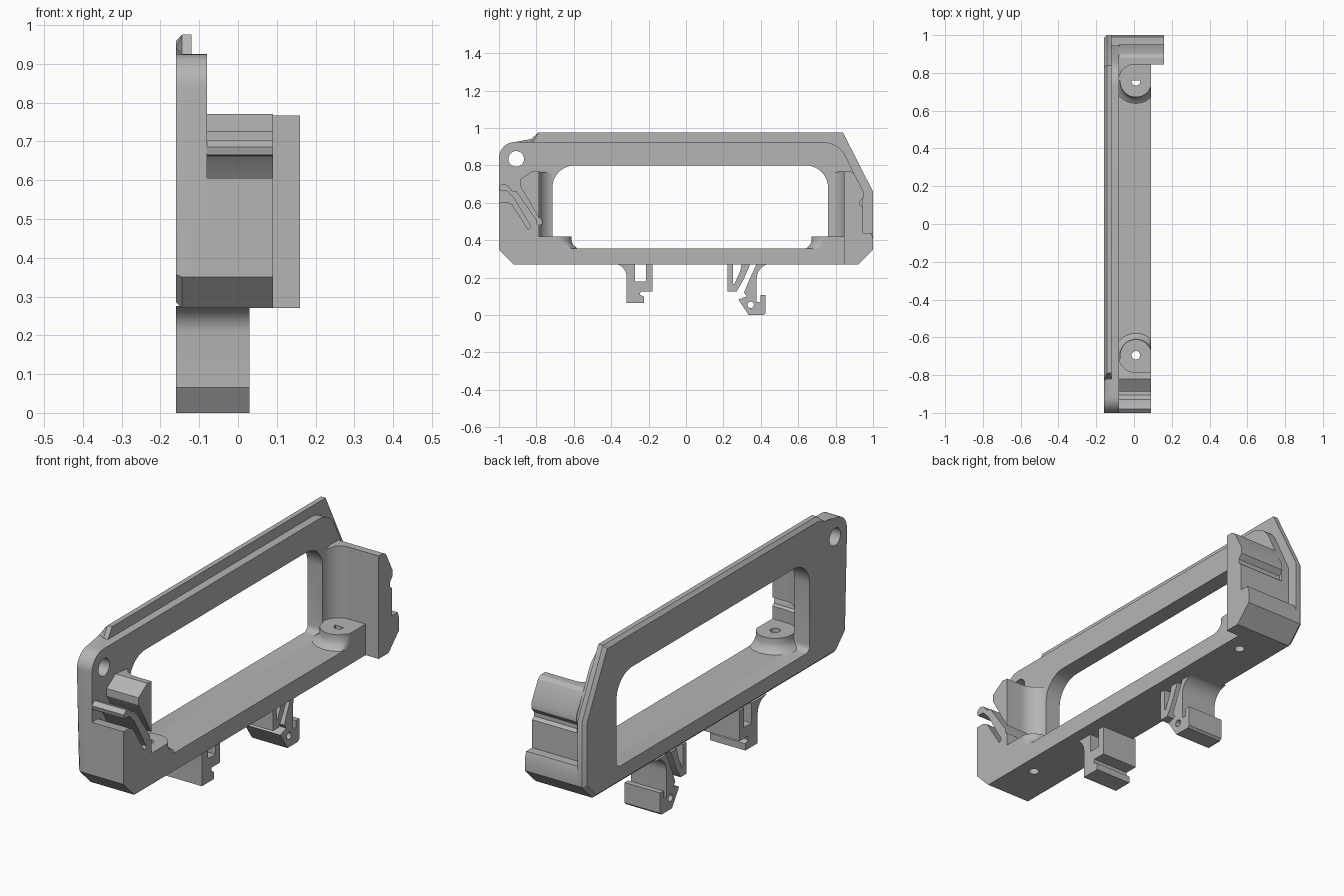
import bpy, bmesh
from math import cos, sin, radians

cube = bpy.data.objects.get("Cube")
if cube:
    bpy.data.objects.remove(cube)

GREY = (0.46, 0.46, 0.46, 1)
mat = bpy.data.materials.new("plain grey")
mat.use_nodes = True
mat.diffuse_color = GREY
mat.node_tree.nodes["Principled BSDF"].inputs["Base Color"].default_value = GREY

BACK, STEP, FACE, FRONT, WIDE = -0.16, -0.12, -0.08, 0.09, 0.16
BASE, FLOOR, SEAT = 0.27, 0.355, 0.42


def arc(u, v, r, start, end, n=10):
    angles = [radians(start + (end - start) * i / n) for i in range(n + 1)]
    return [(u + r * cos(a), v + r * sin(a)) for a in angles]


def loft(name, rings, chamfer=0.0):
    """Join rings of equal length into a closed solid."""
    bm = bmesh.new()
    loops = [[bm.verts.new(p) for p in ring] for ring in rings]
    n = len(loops[0])
    first = bm.faces.new(loops[0])
    bm.faces.new(loops[-1])
    for a, b in zip(loops, loops[1:]):
        for i in range(n):
            j = (i + 1) % n
            bm.faces.new((a[i], a[j], b[j], b[i]))
    if chamfer:
        bmesh.ops.bevel(bm, geom=list(first.edges), offset=chamfer, segments=1,
                        affect='EDGES')
    bmesh.ops.recalc_face_normals(bm, faces=bm.faces)
    mesh = bpy.data.meshes.new(name)
    bm.to_mesh(mesh)
    bm.free()
    mesh.materials.append(mat)
    obj = bpy.data.objects.new(name, mesh)
    bpy.context.collection.objects.link(obj)
    return obj


def side_prism(name, outline, x0, x1, chamfer=0.0):
    return loft(name, [[(x, y, z) for y, z in outline] for x in (x0, x1)], chamfer)


def plan_prism(name, outline, z0, z1):
    return loft(name, [[(x, y, z) for x, y in outline] for z in (z0, z1)])


def cut(obj, cutter):
    cutter.hide_render = True
    mod = obj.modifiers.new("cut", 'BOOLEAN')
    mod.operation, mod.solver, mod.object = 'DIFFERENCE', 'EXACT', cutter
    bpy.context.view_layer.objects.active = obj
    bpy.ops.object.modifier_apply(modifier=mod.name)
    bpy.data.objects.remove(cutter)


def drill_side(obj, y, z, r):
    cut(obj, side_prism("drill", arc(y, z, r, 0, 345, 23), -0.3, 0.3))


def drill_down(obj, y):
    cut(obj, plan_prism("drill", arc(0.01, y, 0.023, 0, 345, 23), 0.2, 0.5))


# Frame in two layers, with a raised ridge on the back one
corner = arc(-0.915, 0.84, 0.085, 90, 180)
bottom = [(-1, 0.35), (-0.92, BASE), (0.92, BASE), (1, 0.35)]
window = (arc(-0.595, 0.68, 0.12, 180, 90) + arc(0.64, 0.68, 0.12, 90, 0)
          + arc(0.73, 0.385, 0.03, 0, -90, 5) + arc(-0.685, 0.385, 0.03, 270, 180, 5))

back = bottom + [(1, 0.66), (0.84, 0.975), (-0.79, 0.975), (-0.82, 0.925)] + corner
step = (bottom + [(1, 0.41), (0.99, 0.44), (0.945, 0.44), (0.945, 0.66)]
        + arc(0.73, 0.785, 0.14, 25, 90) + corner)
for frame in (side_prism("ridge_frame", back, BACK, STEP, 0.016),
              side_prism("front_frame", step, STEP, FACE)):
    cut(frame, side_prism("window", window, -0.3, 0.3))
    drill_side(frame, -0.908, 0.835, 0.042)

# Base bar with the end block, spring arm and clip pillar
bar_and_clip = [
    (-1, 0.35), (-0.92, BASE), (0.85, BASE), (0.85, FLOOR), (-0.715, FLOOR),
    (-0.715, 0.75), (-0.735, 0.762), (-0.82, 0.77), (-0.887, 0.725),
    (-0.887, 0.69), (-0.79, 0.525), (-0.772, 0.51), (-0.77, 0.49),
    (-0.785, 0.48), (-0.798, 0.49), (-0.80, 0.51), (-0.905, 0.66),
    (-0.93, 0.665), (-0.955, 0.695), (-0.98, 0.702), (-1, 0.685),
    (-0.995, 0.665), (-0.955, 0.662), (-0.92, 0.625), (-0.828, 0.47),
    (-0.842, 0.455), (-0.93, 0.592), (-0.955, 0.605), (-1, 0.605)]
bar = side_prism("base_bar_with_clip", bar_and_clip, FACE, FRONT)

# Far end block with its grooved catch, and the hollow corner beside it
catch = [(0.845, BASE), (0.92, BASE), (1, 0.35), (1, 0.41), (0.99, 0.44),
         (0.945, 0.44), (0.945, 0.575), (0.93, 0.587), (0.93, 0.607),
         (0.95, 0.63), (0.95, 0.66), (0.9, 0.755), (0.88, 0.767), (0.845, 0.767)]
side_prism("end_block", catch, FACE, WIDE)
hollow = [(0.76, FLOOR), (0.85, FLOOR), (0.85, 0.767), (0.82, 0.767), (0.76, 0.752)]
far_corner = side_prism("far_corner", hollow, FACE, FRONT)

# Round screw seats, hollowing the wall behind each
for name, y, side, wall in (("near_seat", -0.695, 1, bar),
                            ("far_seat", 0.755, -1, far_corner)):
    pocket = [(0.01 + u, y - side * v) for u, v in arc(0, 0, 0.092, 180, 90)]
    pocket += [(0.2, y - side * 0.092), (0.2, y + side * 0.1),
               (pocket[0][0], y + side * 0.1)]
    cut(wall, plan_prism("pocket", pocket, SEAT, 0.9))
    rings = []
    for z, flare in ((FLOOR - 0.005, 0.04), (FLOOR + 0.005, 0.025),
                     (0.375, 0.008), (0.395, 0), (SEAT, 0)):
        plan = arc(0, 0, 0.084 + flare, 0, 180, 20)
        plan += [(-0.084 - flare, -0.095), (0.084 + flare, -0.095)]
        rings.append([(min(0.01 + u, FRONT), y + side * v, z) for u, v in plan])
    seat = loft(name, rings)
    drill_down(seat, y)
    drill_down(bar, y)

# Rail feet under the bar
fixed_foot = (arc(-0.388, 0.205, 0.07, 90, 0, 8)
              + [(-0.318, 0.065), (-0.224, 0.065), (-0.224, 0.098),
                 (-0.246, 0.108), (-0.243, 0.127), (-0.18, 0.127), (-0.18, 0.275),
                 (-0.215, 0.275), (-0.215, 0.18), (-0.272, 0.18), (-0.272, 0.275)])
side_prism("fixed_foot", fixed_foot, BACK, 0.03)

spring_leg = [(0.223, 0.275), (0.223, 0.125), (0.27, 0.125), (0.305, 0.185),
              (0.345, 0.275), (0.298, 0.275), (0.29, 0.235), (0.258, 0.165),
              (0.252, 0.165), (0.252, 0.275)]
side_prism("spring_leg", spring_leg, BACK, 0.03)

hook = ([(0.378, 0.275), (0.335, 0.18), (0.31, 0.12), (0.325, 0.1), (0.28, 0.083),
         (0.335, 0), (0.415, 0), (0.425, 0.01), (0.425, 0.108), (0.398, 0.108),
         (0.398, 0.07), (0.378, 0.07)]
        + arc(0.458, 0.195, 0.08, 180, 90, 8))
hook_foot = side_prism("hook_foot", hook, BACK, 0.03)
drill_side(hook_foot, 0.346, 0.055, 0.017)

# Smooth the curves and keep the edges sharp
for obj in bpy.context.collection.objects:
    if obj.type == 'MESH' and mat.name in obj.data.materials:
        bpy.ops.object.select_all(action='DESELECT')
        obj.select_set(True)
        bpy.context.view_layer.objects.active = obj
        bpy.ops.object.shade_smooth_by_angle(angle=radians(30))
